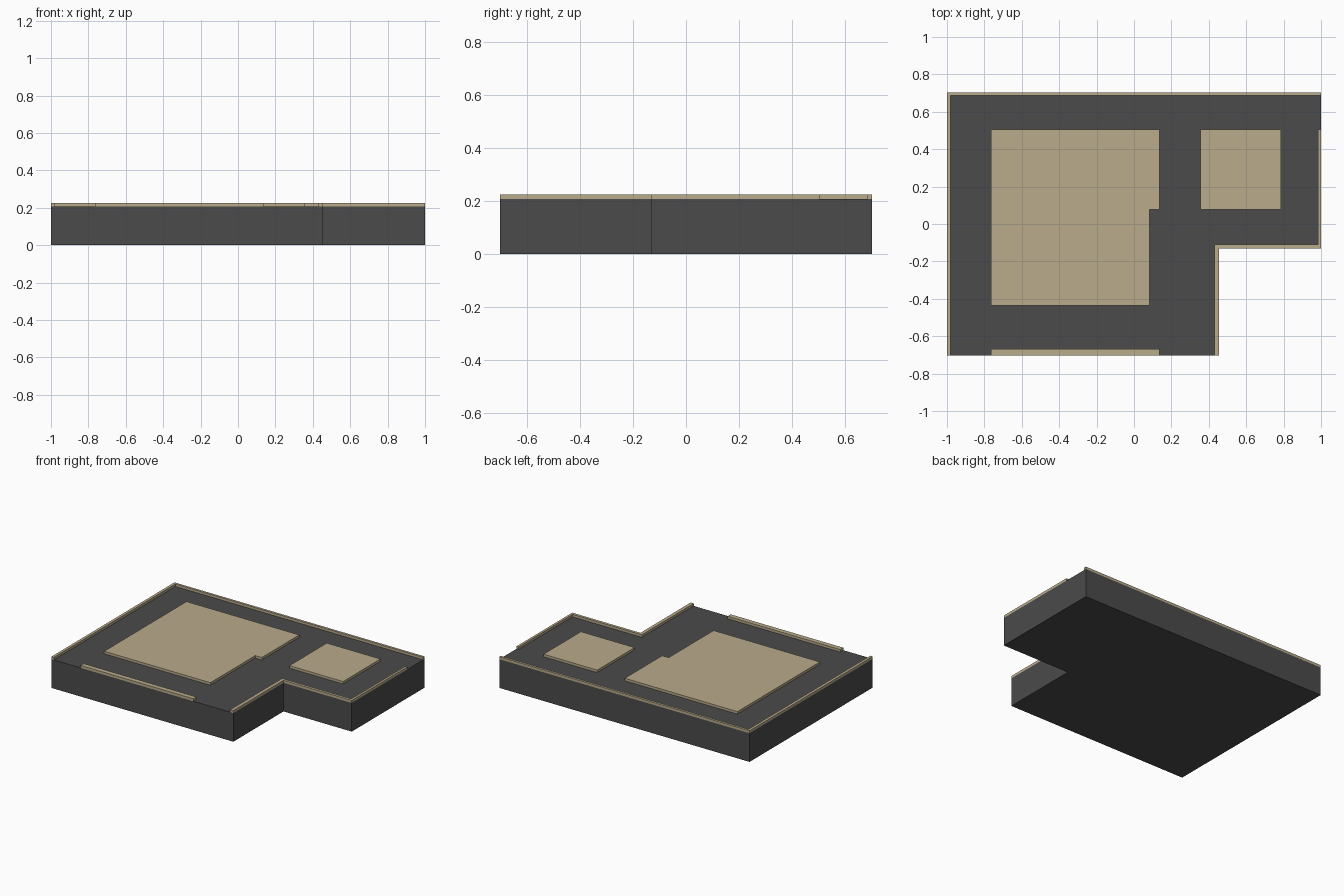
import bpy, bmesh

if "Cube" in bpy.data.objects:
    bpy.data.objects.remove(bpy.data.objects["Cube"])

BASE_TOP, RAISED_TOP = 0.207, 0.225


def material(name, color):
    mat = bpy.data.materials.new(name)
    mat.diffuse_color = color
    mat.use_nodes = True
    mat.node_tree.nodes["Principled BSDF"].inputs["Base Color"].default_value = mat.diffuse_color
    return mat


dark = material("dark_grey", (0.07, 0.07, 0.07, 1))
tan = material("tan", (0.49, 0.41, 0.26, 1))


def slab(name, outline, z0, z1, mat):
    """Extrude a counter-clockwise plan outline from z0 to z1."""
    bm = bmesh.new()
    face = bm.faces.new([bm.verts.new((x, y, z0)) for x, y in outline])
    top = bmesh.ops.extrude_face_region(bm, geom=[face], use_keep_orig=True)
    verts = [g for g in top["geom"] if isinstance(g, bmesh.types.BMVert)]
    bmesh.ops.translate(bm, verts=verts, vec=(0, 0, z1 - z0))
    bmesh.ops.recalc_face_normals(bm, faces=bm.faces)
    mesh = bpy.data.meshes.new(name)
    bm.to_mesh(mesh)
    bm.free()
    mesh.materials.append(mat)
    obj = bpy.data.objects.new(name, mesh)
    bpy.context.collection.objects.link(obj)


def rect(x0, x1, y0, y1):
    return [(x0, y0), (x1, y0), (x1, y1), (x0, y1)]


# L-shaped base block
slab("base", [(-1, -0.703), (0.455, -0.703), (0.455, -0.13), (1, -0.13),
              (1, 0.703), (-1, 0.703)], 0, BASE_TOP, dark)

# Raised pads and rims on top of the base
raised = {
    "large_pad": [(-0.765, -0.435), (0.084, -0.435), (0.084, 0.078),
                  (0.136, 0.078), (0.136, 0.505), (-0.765, 0.505)],
    "small_pad": rect(0.356, 0.785, 0.078, 0.505),
    "back_left_rim": [(-1, -0.703), (-0.98, -0.703), (-0.98, 0.686),
                      (1, 0.686), (1, 0.703), (-1, 0.703)],
    "front_rim": rect(-0.765, 0.136, -0.703, -0.668),
    "notch_rim": [(0.43, -0.703), (0.455, -0.703), (0.455, -0.13), (1, -0.13),
                  (1, 0.505), (0.983, 0.505), (0.983, -0.11), (0.43, -0.11)],
}
for name, outline in raised.items():
    slab(name, outline, BASE_TOP, RAISED_TOP, tan)
